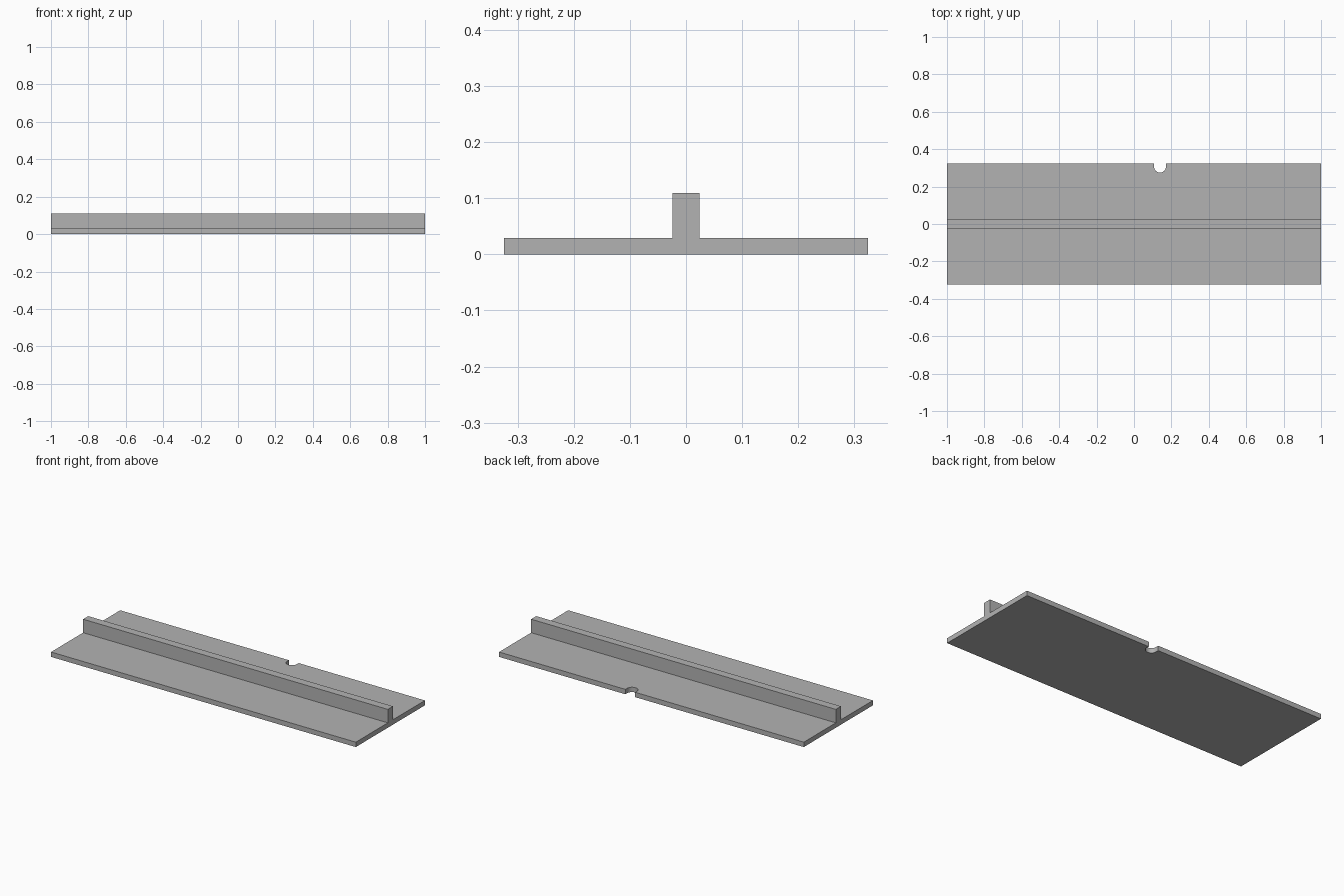
import bpy
import bmesh
from math import cos, sin, pi
from mathutils import Vector

HALF_LENGTH, HALF_WIDTH, PLATE_TOP = 1.0, 0.324, 0.029
RIB_HALF, RIB_TOP = 0.024, 0.109
NOTCH_X, NOTCH_Y, NOTCH_R = 0.139, 0.307, 0.032

cube = bpy.data.objects.get("Cube")
if cube:
    bpy.data.objects.remove(cube, do_unlink=True)

grey = bpy.data.materials.new("plain grey")
grey.use_nodes = True
colour = (0.45, 0.45, 0.45, 1)
grey.diffuse_color = colour
grey.node_tree.nodes["Principled BSDF"].inputs["Base Color"].default_value = colour


def prism(name, outline, direction):
    """Extrude a closed outline along a direction into a solid object."""
    bm = bmesh.new()
    face = bm.faces.new([bm.verts.new(p) for p in outline])
    result = bmesh.ops.extrude_face_region(bm, geom=[face])
    moved = [v for v in result["geom"] if isinstance(v, bmesh.types.BMVert)]
    bmesh.ops.translate(bm, verts=moved, vec=Vector(direction))
    bmesh.ops.recalc_face_normals(bm, faces=bm.faces)
    mesh = bpy.data.meshes.new(name)
    bm.to_mesh(mesh)
    bm.free()
    mesh.materials.append(grey)
    obj = bpy.data.objects.new(name, mesh)
    bpy.context.collection.objects.link(obj)
    return obj


# Flat plate with a central rib, as one T-shaped section
half = [(HALF_WIDTH, 0), (HALF_WIDTH, PLATE_TOP), (RIB_HALF, PLATE_TOP), (RIB_HALF, RIB_TOP)]
section = half + [(-y, z) for y, z in reversed(half)]
body = prism("ribbed_plate", [(-HALF_LENGTH, y, z) for y, z in section], (2 * HALF_LENGTH, 0, 0))

# Round-ended notch in the back edge
arc = [pi + pi * i / 16 for i in range(17)]
slot = [(NOTCH_X + NOTCH_R * cos(a), NOTCH_Y + NOTCH_R * sin(a), -0.1) for a in arc]
slot += [(NOTCH_X + NOTCH_R, 0.4, -0.1), (NOTCH_X - NOTCH_R, 0.4, -0.1)]
cutter = prism("notch_cutter", slot, (0, 0, 0.3))
cutter.hide_render = True

cut = body.modifiers.new("notch", "BOOLEAN")
cut.operation = "DIFFERENCE"
cut.solver = "EXACT"
cut.object = cutter
bpy.context.view_layer.objects.active = body
body.select_set(True)
bpy.ops.object.modifier_apply(modifier=cut.name)
bpy.data.objects.remove(cutter, do_unlink=True)

# Smooth the notch wall, keep all other edges sharp
bpy.ops.object.shade_smooth_by_angle(angle=pi / 6)
